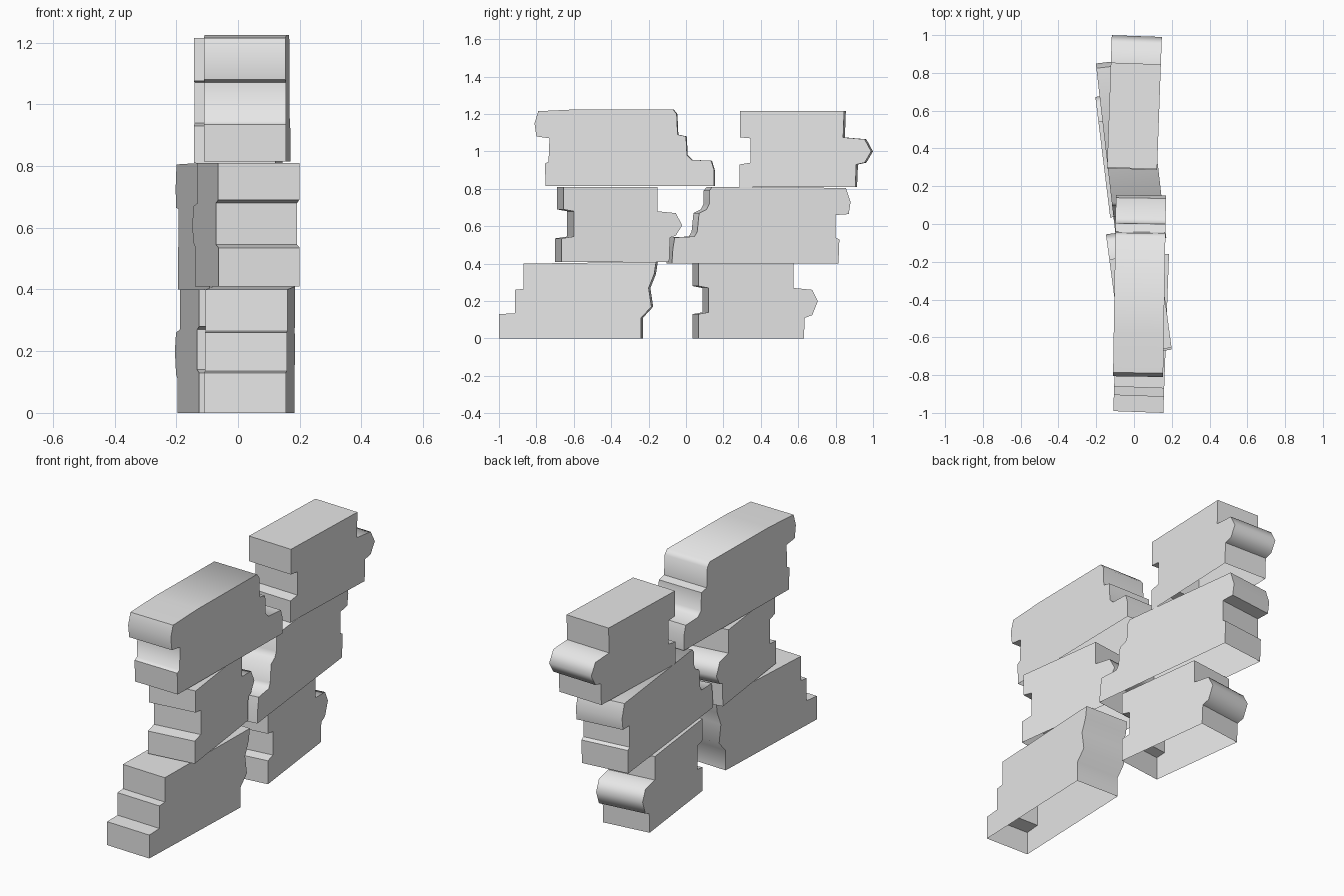
import bpy
import bmesh
import math

cube = bpy.data.objects.get("Cube")
if cube:
    bpy.data.objects.remove(cube, do_unlink=True)

# One stone colour for every block
stone = bpy.data.materials.new("pale_grey_stone")
stone.use_nodes = True
stone.diffuse_color = (0.8, 0.8, 0.8, 1)
stone.node_tree.nodes["Principled BSDF"].inputs["Base Color"].default_value = stone.diffuse_color

BLOCK_WIDTH = 0.265


def add_block(name, edge_x, slope, profile):
    """Extrude a side profile across the wall and turn it about its front corner.

    The profile runs from the front bottom corner, over the top, to the back
    bottom corner; the underside stays open. edge_x is where the left face
    starts, and slope is how far that face drifts in x along y.
    """
    turn = -math.atan(slope)
    origin_y, origin_z = profile[0]
    bm = bmesh.new()

    def outline(x):
        return [bm.verts.new((x, (y - origin_y) / math.cos(turn), z - origin_z))
                for y, z in profile]

    left_side = outline(0)
    right_side = outline(-BLOCK_WIDTH)
    bm.faces.new(left_side)
    bm.faces.new(reversed(right_side))
    for i in range(len(profile) - 1):
        bm.faces.new((left_side[i + 1], left_side[i], right_side[i], right_side[i + 1]))
    bmesh.ops.recalc_face_normals(bm, faces=bm.faces)

    mesh = bpy.data.meshes.new(name)
    bm.to_mesh(mesh)
    bm.free()
    mesh.materials.append(stone)
    block = bpy.data.objects.new(name, mesh)
    block.location = (edge_x, origin_y, origin_z)
    block.rotation_euler.z = turn
    bpy.context.collection.objects.link(block)

    # Soften the rounded tongues, keep the steps crisp
    bpy.ops.object.select_all(action="DESELECT")
    block.select_set(True)
    bpy.context.view_layer.objects.active = block
    bpy.ops.object.shade_smooth_by_angle(angle=math.radians(62))
    return block


# Bottom course: stepped front block and tongued back block
add_block("bottom_front_block", 0.155, 0.036, [
    (-1, 0), (-1, .13), (-.915, .135), (-.915, .26), (-.87, .265), (-.87, .4),
    (-.16, .41), (-.17, .345), (-.2, .27), (-.185, .17), (-.24, .11), (-.24, 0)])
add_block("bottom_back_block", 0.137, -0.123, [
    (.067, 0), (.067, .13), (.12, .14), (.12, .27), (.067, .28), (.067, .4),
    (.575, .4), (.575, .27), (.675, .26), (.705, .2), (.675, .125), (.635, .11), (.63, 0)])

# Middle course: grooved front block and long back block
add_block("middle_front_block", 0.2, -0.133, [
    (-.665, .41), (-.665, .535), (-.6, .545), (-.6, .68), (-.655, .69), (-.655, .81),
    (-.152, .81), (-.152, .68), (-.055, .67), (-.02, .605), (-.055, .55),
    (-.085, .54), (-.09, .41)])
add_block("middle_back_block", 0.171, -0.115, [
    (-.075, .4), (-.07, .48), (-.06, .54), (.045, .545), (.06, .57), (.07, .67),
    (.11, .69), (.125, .72), (.125, .79), (.14, .81), (.855, .805), (.88, .73),
    (.87, .665), (.8, .66), (.8, .54), (.82, .53), (.815, .4)])

# Top course: overhanging front block and tongued back block
add_block("top_front_block", 0.155, 0.016, [
    (-.75, .815), (-.755, .935), (-.735, .945), (-.73, 1.07), (-.8, 1.08), (-.81, 1.15),
    (-.79, 1.215), (-.58, 1.225), (-.07, 1.225), (-.05, 1.2), (-.045, 1.09), (0, 1.08),
    (.005, .98), (.03, .955), (.135, .95), (.15, .9), (.15, .815)])
add_block("top_back_block", 0.122, 0.036, [
    (.285, .81), (.285, .93), (.345, .94), (.345, 1.07), (.29, 1.075), (.29, 1.215),
    (.845, 1.215), (.84, 1.075), (.955, 1.065), (.99, 1), (.955, .94), (.91, .93), (.905, .81)])
